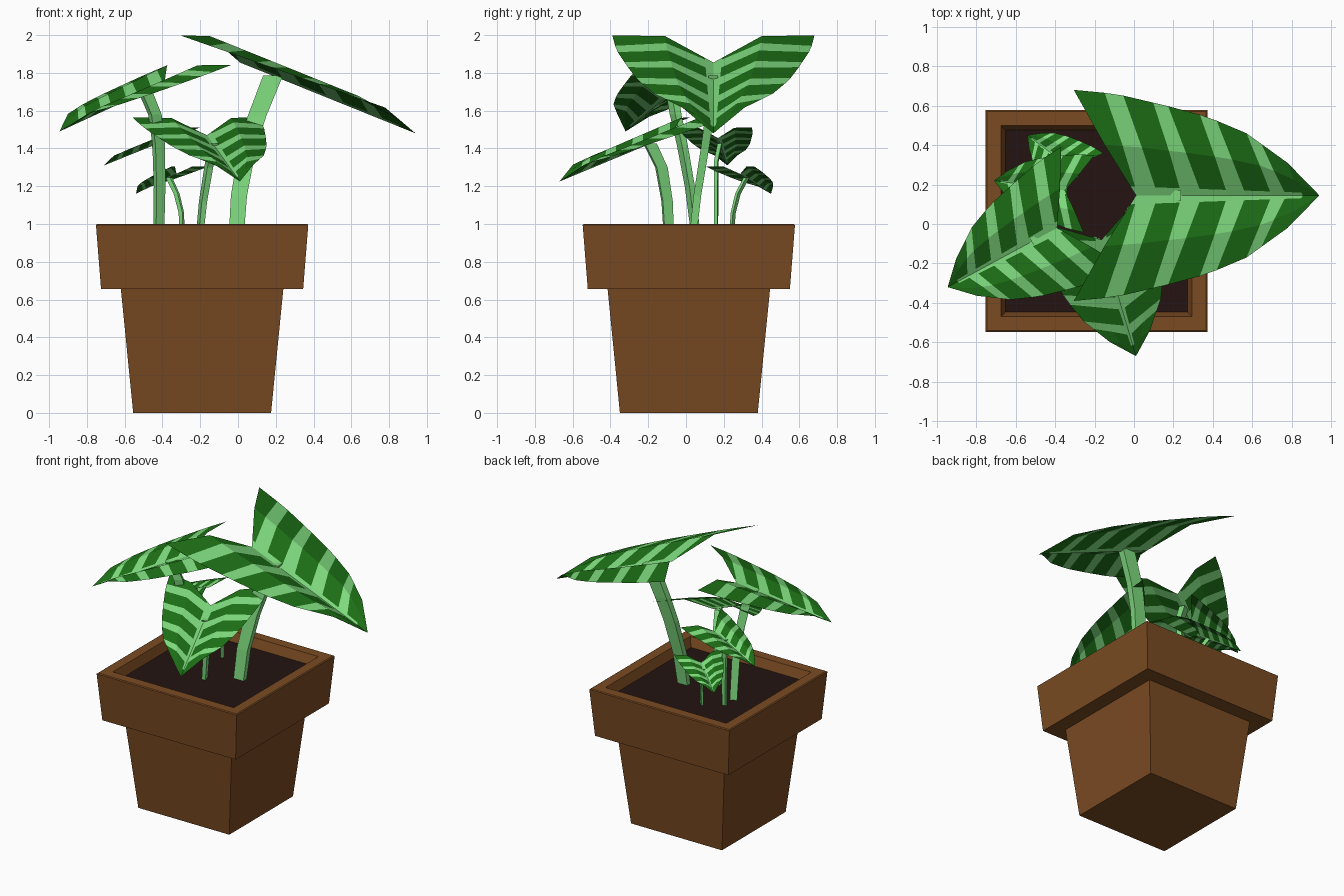
import bpy, bmesh, math
from mathutils import Vector

if "Cube" in bpy.data.objects:
    bpy.data.objects.remove(bpy.data.objects["Cube"])


def material(name, rgb):
    m = bpy.data.materials.new(name)
    m.diffuse_color = (*rgb, 1)
    m.use_nodes = True
    m.node_tree.nodes["Principled BSDF"].inputs["Base Color"].default_value = m.diffuse_color
    return m


CLAY = material("clay", (0.195, 0.07, 0.016))
SOIL = material("soil", (0.017, 0.007, 0.006))
DARK = material("leaf_dark", (0.012, 0.16, 0.008))
LIGHT = material("leaf_light", (0.21, 0.70, 0.21))


def finish(name, bm, mats, recalc=True):
    bmesh.ops.remove_doubles(bm, verts=bm.verts, dist=0.0005)
    if recalc:
        bmesh.ops.recalc_face_normals(bm, faces=bm.faces)
    mesh = bpy.data.meshes.new(name)
    bm.to_mesh(mesh)
    bm.free()
    for m in mats:
        mesh.materials.append(m)
    ob = bpy.data.objects.new(name, mesh)
    bpy.context.collection.objects.link(ob)
    return ob


def loft(name, rings, mat):
    """Closed tube through four-sided rings."""
    bm = bmesh.new()
    loops = [[bm.verts.new(p) for p in r] for r in rings]
    for a, b in zip(loops, loops[1:]):
        for k in range(4):
            bm.faces.new((a[k], a[(k + 1) % 4], b[(k + 1) % 4], b[k]))
    bm.faces.new(loops[0][::-1])
    bm.faces.new(loops[-1])
    return finish(name, bm, [mat])


def square(h, z, cx=-0.19, cy=0.015):
    return [(cx + sx * h, cy + sy * h, z) for sx, sy in ((-1, -1), (1, -1), (1, 1), (-1, 1))]


# Pot with overhanging rim, and soil
profile = [(0.365, 0), (0.43, 0.655), (0.535, 0.655), (0.562, 0.995),
           (0.555, 1.0), (0.485, 1.0), (0.46, 0.93)]
loft("pot", [square(h, z) for h, z in profile], CLAY)
loft("soil", [square(0.455, 0.925), square(0.461, 0.935)], SOIL)

# Half outline of a leaf: distance along midrib, half width
OUTLINE = [(-0.345, 0.535), (-0.12, 0.515), (0.15, 0.455), (0.367, 0.40),
           (0.58, 0.315), (0.80, 0.165), (1.0, 0.0)]
# Stripe boundaries: position on midrib, position on edge
ROWS = [(0, -0.345), (0.01, -0.18), (0.12, -0.08), (0.25, 0.08), (0.36, 0.16), (0.50, 0.33),
        (0.60, 0.42), (0.74, 0.58), (0.82, 0.66), (0.91, 0.80), (1.0, 1.0)]


def half_width(u):
    for (u0, v0), (u1, v1) in zip(OUTLINE, OUTLINE[1:]):
        if u <= u1:
            return v0 + (v1 - v0) * (u - u0) / (u1 - u0)
    return 0.0


def leaf(name, notch, tip, width):
    notch, tip = Vector(notch), Vector(tip)
    axis = tip - notch
    length = axis.length
    axis.normalize()
    side = Vector((0, 0, 1)).cross(axis).normalized()
    up = axis.cross(side)
    bm = bmesh.new()
    for s in (1, -1):
        grid = []
        for c, e in ROWS:
            v = half_width(e)
            rib = min(0.045 * (1 - 0.75 * c), 0.3 * v)
            mid = (c + (e - c) * 0.58, 0.48 * v, 0.07 * min(1, v / 0.3))
            edge = (e, v, min(0.015 + 0.045 * max(0, e + 0.345), 0.4 * v))
            f = rib / mid[1] if v > 0 else 0
            pts = [(c, 0, 0), (c + (mid[0] - c) * f, rib, mid[2] * f), mid, edge]
            grid.append([bm.verts.new(notch + axis * p[0] * length
                                      + side * s * p[1] * width + up * p[2] * length)
                         for p in pts])
        for i in range(len(grid) - 1):
            for j in range(3):
                quad = [grid[i][j], grid[i + 1][j], grid[i + 1][j + 1], grid[i][j + 1]]
                face = bm.faces.new(quad if s > 0 else quad[::-1])
                face.material_index = 1 if (j == 0 or i % 2) and i < 9 else 0
    bmesh.ops.dissolve_degenerate(bm, dist=0.0005, edges=bm.edges)
    return finish(name, bm, [DARK, LIGHT], recalc=False)


def stem(name, path, direction, wide, thin):
    """Flat rectangular stem, its broad side along the leaf direction."""
    d = Vector((direction[0], direction[1], 0)).normalized()
    n = Vector((-d.y, d.x, 0))
    rings = []
    for i, p in enumerate(path):
        k = 0.75 + 0.25 * i / (len(path) - 1)
        p = Vector(p)
        rings.append([p + d * a * wide * k / 2 + n * b * thin * k / 2
                      for a, b in ((-1, -1), (1, -1), (1, 1), (-1, 1))])
    return loft(name, rings, LIGHT)


# Each plant shoot: name, notch, tip, width, stem path, stem wide, stem thin
SHOOTS = [
    ("large_right", (0.01, 0.145, 1.855), (0.94, 0.145, 1.48), 1.0,
     [(-0.01, 0.035, 0.92), (0.005, 0.06, 1.15), (0.05, 0.10, 1.40), (0.10, 0.125, 1.57),
      (0.185, 0.145, 1.785)], 0.105, 0.05),
    ("large_left", (-0.39, -0.02, 1.745), (-0.945, -0.32, 1.49), 0.66,
     [(-0.42, 0.055, 0.92), (-0.415, 0.02, 1.2), (-0.42, -0.02, 1.42), (-0.44, -0.055, 1.58),
      (-0.49, -0.075, 1.70)], 0.065, 0.04),
    ("front", (-0.165, -0.08, 1.47), (0.01, -0.67, 1.225), 0.65,
     [(-0.205, -0.09, 0.92), (-0.185, -0.10, 1.12), (-0.155, -0.13, 1.30),
      (-0.128, -0.19, 1.425)], 0.065, 0.035),
    ("small_left", (-0.35, 0.17, 1.455), (-0.71, 0.22, 1.31), 0.37,
     [(-0.42, 0.16, 0.92), (-0.42, 0.16, 1.2), (-0.425, 0.16, 1.33),
      (-0.435, 0.18, 1.425)], 0.04, 0.022),
    ("small_back", (-0.325, 0.287, 1.265), (-0.54, 0.45, 1.16), 0.30,
     [(-0.295, 0.24, 0.92), (-0.30, 0.25, 1.06), (-0.325, 0.275, 1.16),
      (-0.365, 0.32, 1.245)], 0.03, 0.018),
]
for name, notch, tip, width, path, wide, thin in SHOOTS:
    leaf(name + "_leaf", notch, tip, width)
    stem(name + "_stem", path, (tip[0] - notch[0], tip[1] - notch[1]), wide, thin)
